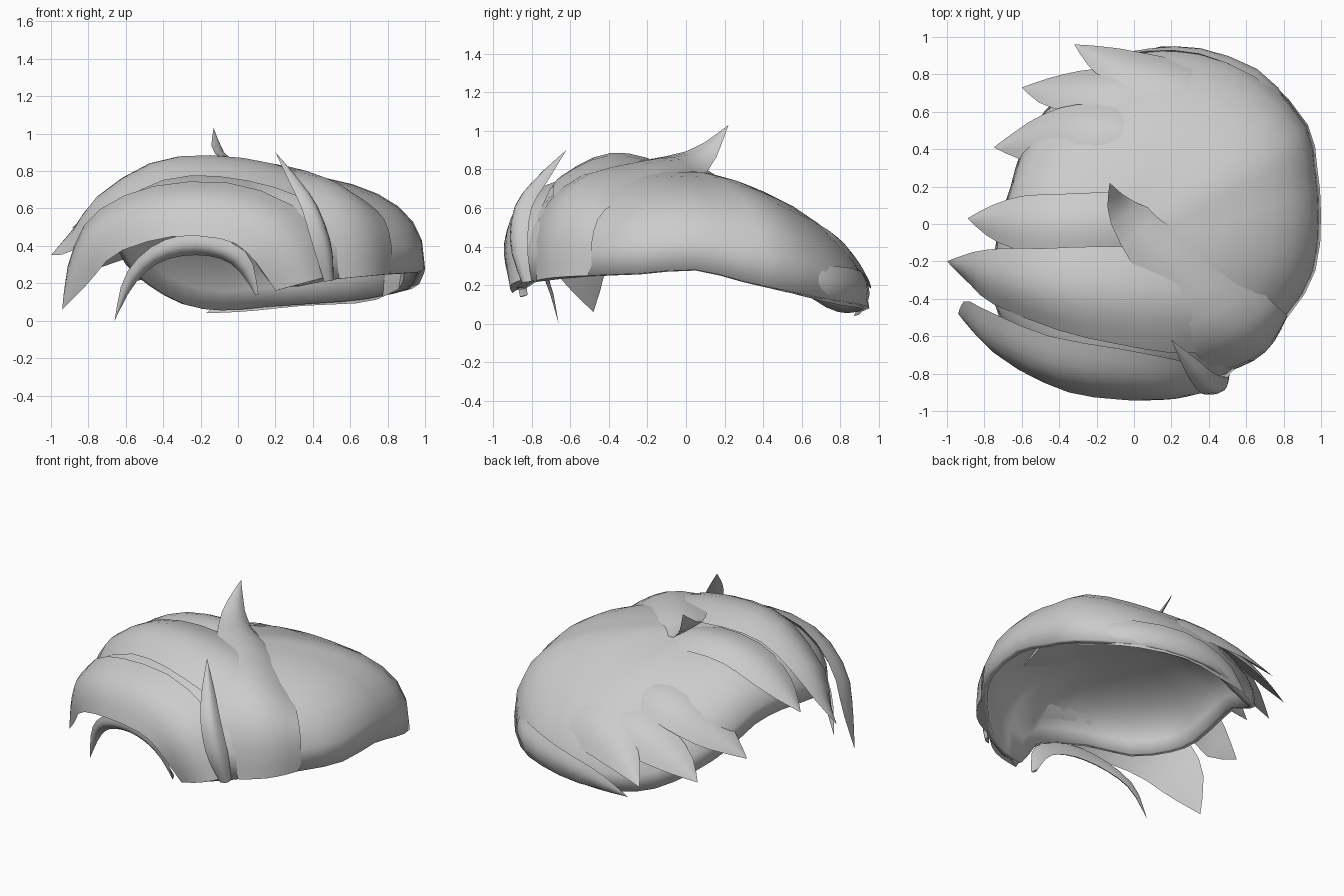
import bpy, bmesh, math
from mathutils import Vector as V

if "Cube" in bpy.data.objects:
    bpy.data.objects.remove(bpy.data.objects["Cube"])


def spline(a, b, c, d, t):
    """Catmull-Rom interpolation"""
    return 0.5 * (2*b + (c - a)*t + (2*a - 5*b + 4*c - d)*t*t + (3*b - a - 3*c + d)*t**3)


def resample(pts, n):
    pts = [V(p) for p in pts]
    m = len(pts) - 1
    out = []
    for i in range(n + 1):
        s = i / n * m
        k = min(int(s), m - 1)
        out.append(spline(pts[max(k-1, 0)], pts[k], pts[k+1], pts[min(k+2, m)], s - k))
    return out


def finish(name, bm):
    bmesh.ops.remove_doubles(bm, verts=bm.verts, dist=0.0005)
    bmesh.ops.recalc_face_normals(bm, faces=bm.faces)
    me = bpy.data.meshes.new(name)
    bm.to_mesh(me)
    bm.free()
    ob = bpy.data.objects.new(name, me)
    bpy.context.collection.objects.link(ob)
    bpy.ops.object.select_all(action='DESELECT')
    ob.select_set(True)
    bpy.context.view_layer.objects.active = ob
    bpy.ops.object.shade_smooth_by_angle(angle=math.radians(40))
    return ob


def lock(name, edge_a, edge_b, tip, bulge=0.13, n=10, seg=6):
    """Crescent-section lock stretched between two edge lines that meet at the tip"""
    A, B = resample(edge_a + [tip], n), resample(edge_b + [tip], n)
    bm = bmesh.new()
    rings = []
    for i in range(n + 1):
        a, b = A[i], B[i]
        mid = (a + b) / 2
        j, k = max(i-1, 0), min(i+1, n)
        tang = (A[k] + B[k]) - (A[j] + B[j])
        rad = mid - V((0, 0, 0.2))
        N = (b - a).cross(tang)
        N = N.normalized() if N.length > 1e-6 else rad.normalized()
        if N.dot(rad) < 0:
            N = -N
        w = (b - a).length * bulge
        pts = [a.lerp(b, u/seg) + N*w*math.sin(math.pi*u/seg) for u in range(seg + 1)]
        pts += [a.lerp(b, u/seg) - N*w*0.15*math.sin(math.pi*u/seg) for u in range(seg - 1, 0, -1)]
        rings.append([bm.verts.new(p) for p in pts])
    c = len(rings[0])
    for r, s in zip(rings, rings[1:]):
        for i in range(c):
            bm.faces.new((r[i], r[(i+1) % c], s[(i+1) % c], s[i]))
    bm.faces.new(rings[0])
    return finish(name, bm)


# Main cap: rim points (x, y, z) and profile fullness, swept up to the crown
rim = [(1.0, .05, .28, 2.6), (.97, -.25, .26, 2.5), (.82, -.5, .25, 2.4), (.5, -.81, .22, 2.6),
       (.2, -.89, .18, 2.6), (.06, -.9, .37, 2.5), (-.3, -.84, .47, 2.4), (-.56, -.7, .43, 2.4),
       (-.72, -.5, .43, 2.4), (-.76, -.3, .43, 2.5), (-.72, 0, .45, 2.5), (-.66, .2, .41, 2.4),
       (-.6, .4, .3, 2.2), (-.48, .6, .19, 2.0), (-.3, .76, .09, 1.9), (-.1, .87, .06, 1.85),
       (.15, .95, .08, 1.85), (.45, .91, .1, 1.9), (.7, .79, .12, 2.1), (.93, .53, .17, 2.6),
       (.98, .3, .22, 2.6)]
apex, rows, m = V((-.08, -.15, .80)), 9, len(rim)
outline = []
for i in range(m):
    P = [V(rim[(i + d) % m]) for d in (-1, 0, 1, 2)]
    outline += [spline(*P, 0), spline(*P, 0.5)]
bm = bmesh.new()
grid = []
for p in outline:
    col = []
    for j in range(rows + 1):
        h = math.sin(j / rows * math.pi / 2)
        f = (max(0, 1 - h ** p[3])) ** (1 / p[3])
        col.append(bm.verts.new((apex.x + (p[0]-apex.x)*h, apex.y + (p[1]-apex.y)*h,
                                 p[2] + (apex.z - p[2])*f)))
    grid.append(col)
for a, b in zip(grid, grid[1:] + grid[:1]):
    for j in range(rows):
        bm.faces.new((a[j], b[j], b[j+1], a[j+1]))
cap = finish("hair_cap", bm)
mod = cap.modifiers.new("thickness", 'SOLIDIFY')
mod.thickness, mod.offset = 0.04, -1

# Front fringe, three layers
lock("fringe_top",
     [(.5, -.2, .7), (.15, -.13, .79), (-.2, -.12, .83), (-.48, -.13, .8), (-.7, -.13, .67), (-.86, -.15, .51)],
     [(.42, -.68, .62), (.2, -.69, .71), (-.1, -.64, .77), (-.4, -.57, .75), (-.75, -.43, .57), (-.87, -.33, .38)],
     (-1, -.2, .35), .16, n=12)
lock("fringe_middle",
     [(.5, -.8, .24), (.38, -.76, .55), (0, -.68, .73), (-.45, -.6, .72), (-.77, -.47, .57), (-.9, -.41, .33)],
     [(.2, -.9, .16), (.08, -.94, .33), (-.06, -.94, .43), (-.35, -.9, .45), (-.65, -.76, .36), (-.8, -.62, .2)],
     (-.94, -.48, .06), .17, n=14)
lock("fringe_lower",
     [(.11, -.86, .14), (.05, -.9, .36), (-.18, -.88, .46), (-.42, -.82, .42), (-.6, -.72, .25)],
     [(.09, -.82, .15), (-.03, -.84, .3), (-.2, -.82, .35), (-.4, -.78, .32), (-.55, -.7, .2)],
     (-.66, -.66, .0), .25, n=14)

# Upright thin strand and the large swept spike
lock("thin_strand",
     [(.46, -.85, .21), (.4, -.91, .4), (.34, -.89, .6), (.27, -.78, .75)],
     [(.51, -.8, .22), (.5, -.82, .4), (.43, -.8, .6), (.32, -.71, .75)],
     (.2, -.62, .9), .3)
lock("crown_spike",
     [(.5, -.79, .22), (.42, -.77, .52), (.24, -.6, .74), (.04, -.3, .83), (-.13, .02, .9)],
     [(.82, -.49, .25), (.81, -.48, .47), (.7, -.38, .62), (.36, -.05, .73), (0, .12, .8)],
     (-.13, .22, 1.03), .14, n=14)

# Locks along the left side and the back
lock("side_lock_front",
     [(.1, .17, .71), (-.15, .17, .76), (-.4, .16, .74), (-.6, .15, .66), (-.76, .1, .57)],
     [(.1, -.15, .74), (-.15, -.15, .81), (-.45, -.15, .78), (-.65, -.13, .68), (-.79, -.06, .58)],
     (-.89, .03, .49), .14)
lock("side_lock_middle",
     [(.15, .58, .45), (-.05, .62, .51), (-.3, .64, .45), (-.52, .57, .36)],
     [(.15, .33, .58), (-.05, .35, .64), (-.3, .38, .61), (-.57, .34, .44)],
     (-.75, .41, .28), .14)
lock("side_lock_rear",
     [(.25, .77, .28), (.05, .82, .34), (-.2, .83, .29), (-.42, .79, .24)],
     [(.25, .55, .46), (.05, .57, .53), (-.2, .58, .5), (-.47, .63, .34)],
     (-.6, .73, .2), .14)
lock("back_lock_upper",
     [(.75, .58, .25), (.42, .82, .31), (.02, .92, .26), (-.18, .95, .22)],
     [(.5, .44, .5), (.2, .62, .54), (-.06, .72, .46), (-.22, .82, .32)],
     (-.32, .96, .18), .12)
lock("back_lock_lower",
     [(.88, .47, .28), (.71, .74, .3), (.35, .91, .27), (.02, .92, .18)],
     [(.86, .5, .17), (.69, .78, .1), (.35, .91, .08), (.05, .9, .05)],
     (-.17, .87, .04), .16)
